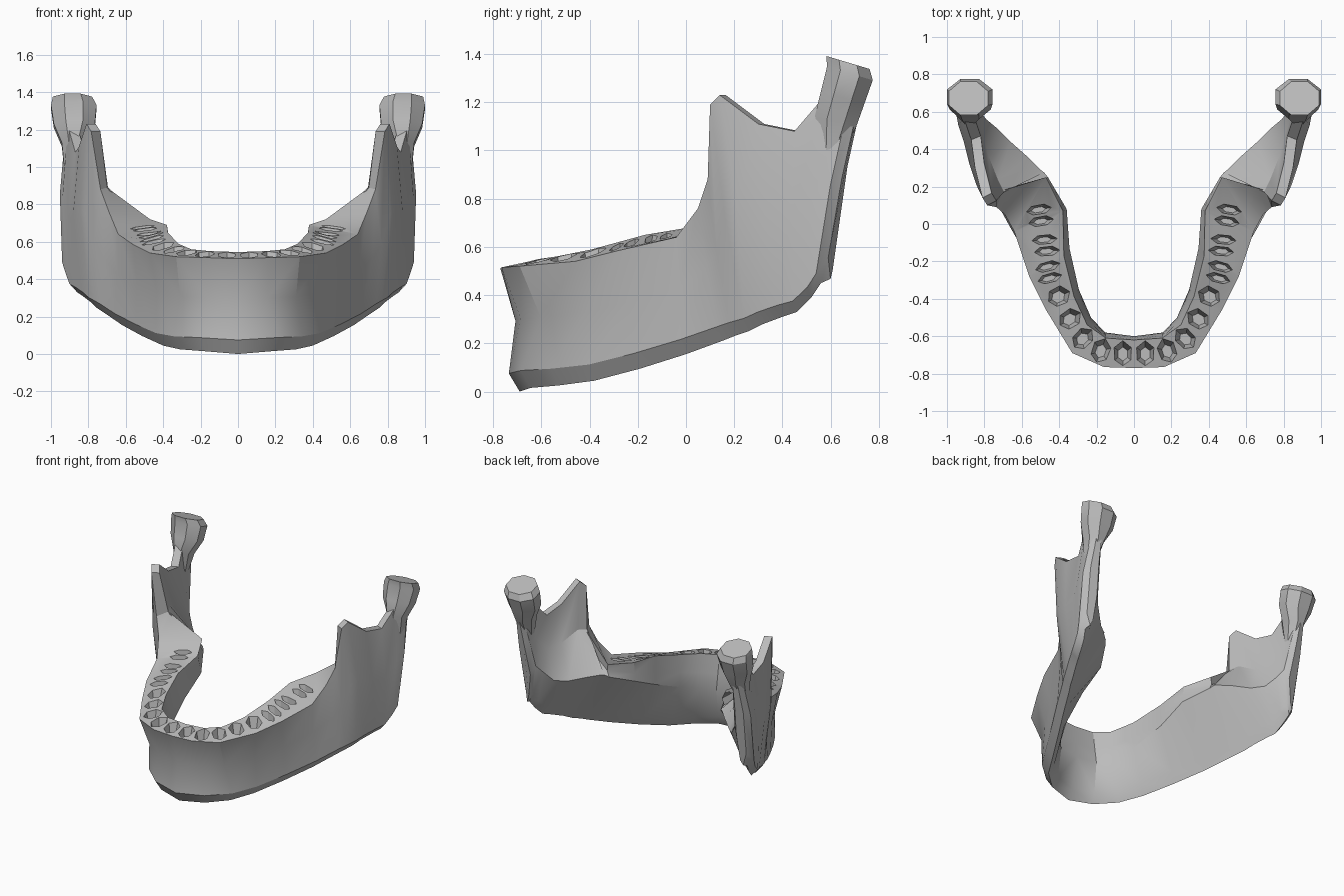
import bpy, bmesh, math
from mathutils import Vector, Matrix

old = bpy.data.objects.get("Cube")
if old:
    bpy.data.objects.remove(old, do_unlink=True)

bone = bpy.data.materials.new("bone_grey")
bone.use_nodes = True
colour = (0.5, 0.5, 0.5, 1)
bone.diffuse_color = colour
bone.node_tree.nodes["Principled BSDF"].inputs["Base Color"].default_value = colour


def add_object(name, bm):
    bmesh.ops.recalc_face_normals(bm, faces=bm.faces)
    mesh = bpy.data.meshes.new(name)
    bm.to_mesh(mesh)
    bm.free()
    mesh.materials.append(bone)
    obj = bpy.data.objects.new(name, mesh)
    bpy.context.collection.objects.link(obj)
    return obj


def activate(obj):
    bpy.ops.object.select_all(action="DESELECT")
    obj.select_set(True)
    bpy.context.view_layer.objects.active = obj


def mirror(obj):
    mod = obj.modifiers.new("mirror", "MIRROR")
    mod.merge_threshold = 0.001
    activate(obj)
    bpy.ops.object.modifier_apply(modifier=mod.name)


def loft(bm, rings, cap_start, cap_end):
    loops = [[bm.verts.new(p) for p in ring] for ring in rings]
    for a, b in zip(loops, loops[1:]):
        for i in range(len(a)):
            j = (i + 1) % len(a)
            bm.faces.new((a[i], a[j], b[j], b[i]))
    if cap_start:
        bm.faces.new(loops[0])
    if cap_end:
        bm.faces.new(loops[-1])


# Guide lines of the left half, from the chin back to the rear edge
lower_edge = [(0, -.69, 0), (.18, -.645, .015), (.31, -.53, .025), (.4, -.38, .045),
              (.51, -.19, .095), (.62, 0, .155), (.7, .15, .21), (.73, .2, .23),
              (.76, .26, .25), (.79, .32, .28), (.83, .4, .31), (.86, .46, .33),
              (.88, .52, .39), (.9, .56, .45)]
outer_rim = [(0, -.77, .51), (.16, -.765, .515), (.33, -.69, .52), (.47, -.46, .54),
             (.56, -.28, .585), (.64, -.04, .64), (.69, .05, .76), (.735, .09, .88),
             (.785, .1, 1.19), (.81, .14, 1.23), (.85, .3, 1.11), (.87, .45, 1.08),
             (.91, .57, 1.22), (.92, .68, 1.22)]
inner_rim = [(0, -.62, .545), (.15, -.61, .55), (.25, -.54, .56), (.32, -.39, .59),
             (.375, -.17, .65), (.38, .07, .69), (.47, .25, .72), (.7, .18, .89)]
inner_shelf = [(0, -.6, .3), (.155, -.58, .3), (.23, -.5, .32), (.295, -.35, .37),
               (.345, -.13, .46), (.36, .08, .56), (.46, .25, .63), (.48, .275, .65),
               (.5, .29, .65), (.57, .36, .64), (.66, .44, .62), (.73, .51, .63),
               (.79, .56, .7), (.82, .6, .75)]

UP = Vector((0, 0, 1))
last = len(lower_edge) - 1
rings = []
for i in range(last + 1):
    low, rim, shelf = (Vector(line[i]) for line in (lower_edge, outer_rim, inner_shelf))
    along = Vector(lower_edge[min(i + 1, last)]) - Vector(lower_edge[max(i - 1, 0)])
    out = Vector((along.y, -along.x, 0)).normalized() if i else Vector((0, -1, 0))
    top = Vector(inner_rim[i]) if i < len(inner_rim) else rim - out * .055
    blade = min(1, max(0, (rim.z - .7) / .3)) * min(1, (last - i) / 5)
    out_low = low + out * .045 + UP * (.075 - .035 * i / last)
    in_low = low - out * .04 + UP * .07
    bulge = -.045 + .07 * min(1, max(0, i - 1) / 7)
    out_mid = out_low.lerp(rim, .5) + out * bulge
    in_high = shelf.lerp(top, .45) + out * .1 * blade
    rings.append([low, out_low, out_mid, rim, top, in_high, shelf, in_low])

# Narrow bevel that closes the rear edge
rings.append([p.lerp(rings[-1][7 - k], .25) + Vector((0, .035, 0))
              for k, p in enumerate(rings[-1])])

bm = bmesh.new()
loft(bm, rings, False, True)
jaw = add_object("jaw_bone", bm)
mirror(jaw)

# Tooth sockets: centre x, y, width along the arch, width across, turn in degrees
sockets = [(.06, -.695, .085, .11, 0), (.178, -.68, .085, .11, 20),
           (.275, -.615, .085, .11, 45), (.345, -.51, .09, .11, 58),
           (.405, -.39, .095, .11, 65)]
for x, y, turn in ((.46, -.26, 75), (.475, -.115, 85), (.505, .045, 80)):
    for side in (-1, 1):
        sockets.append((x + side * .006, y + side * .031, .046, .115, turn))

bm = bmesh.new()
for x, y, wide, deep, turn in sockets:
    floor = .43 + .2 * (y + .7)
    place = (Matrix.Translation((x, y, floor + .1))
             @ Matrix.Rotation(math.radians(turn), 4, "Z")
             @ Matrix.Diagonal((wide, deep, 1, 1)))
    bmesh.ops.create_cone(bm, cap_ends=True, segments=6, radius1=.34, radius2=.88,
                          depth=.2, matrix=place)
cutter = add_object("socket_cutter", bm)
cutter.hide_render = True
mirror(cutter)
cut = jaw.modifiers.new("sockets", "BOOLEAN")
cut.operation = "DIFFERENCE"
cut.solver = "EXACT"
cut.use_self = True
cut.object = cutter
activate(jaw)
bpy.ops.object.modifier_apply(modifier=cut.name)
bpy.data.objects.remove(cutter, do_unlink=True)

# Condyles: octagonal neck flaring into a tilted head (z, x, y, half width, half depth)
neck = [(.88, .885, .58, .02, .02), (1.0, .885, .6, .045, .045),
        (1.12, .88, .62, .062, .085), (1.22, .875, .65, .11, .09),
        (1.32, .878, .68, .122, .095), (1.365, .885, .672, .105, .09)]
rings = []
for z, x, y, rx, ry in neck:
    ring = []
    for k in range(8):
        a = math.pi * (k + .5) / 4
        dx, dy = rx * math.cos(a) * 1.08, ry * math.sin(a) * 1.08
        ring.append((x + dx, y + dy, z - dy * .3))
    rings.append(ring)
bm = bmesh.new()
loft(bm, rings, True, True)
condyles = add_object("condyles", bm)
mirror(condyles)

for obj in (jaw, condyles):
    activate(obj)
    bpy.ops.object.shade_smooth_by_angle(angle=math.radians(30))
